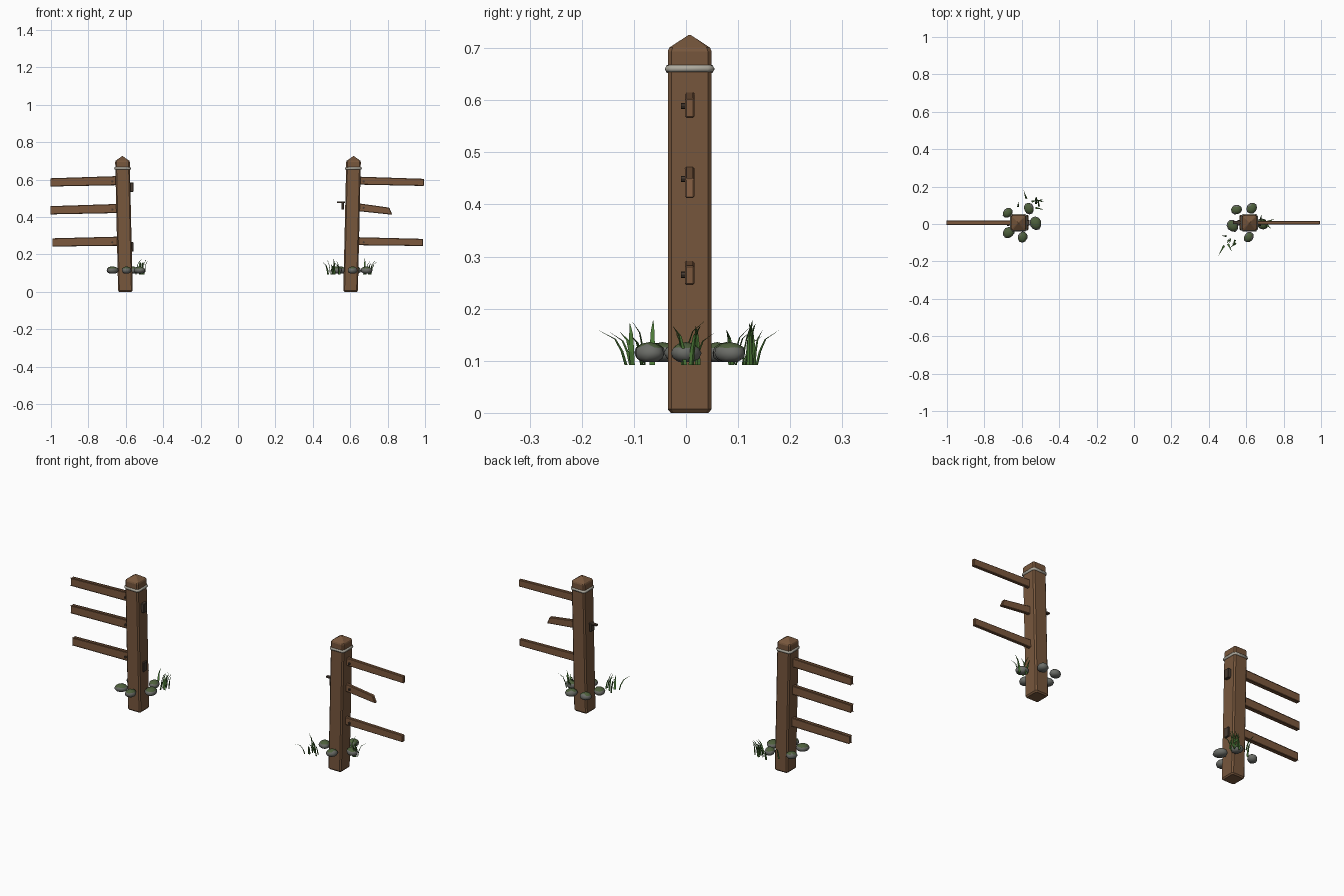
import bpy, bmesh, math, random
from mathutils import Vector, Matrix

if "Cube" in bpy.data.objects:
    bpy.data.objects.remove(bpy.data.objects["Cube"])

random.seed(4)


def mat(name, col):
    m = bpy.data.materials.new(name)
    m.diffuse_color = (*col, 1)
    m.use_nodes = True
    m.node_tree.nodes["Principled BSDF"].inputs["Base Color"].default_value = m.diffuse_color
    return m


WOOD = mat("post wood", (0.185, 0.095, 0.046))
RAIL = mat("rail wood", (0.20, 0.098, 0.047))
IRON = mat("dark iron", (0.065, 0.045, 0.032))
ROPE = mat("pale rope", (0.42, 0.40, 0.34))
STONE = mat("grey stone", (0.15, 0.155, 0.14))
MOSS = mat("moss", (0.075, 0.115, 0.045))
GRASS = mat("grass green", (0.075, 0.20, 0.04))
CY = 0.007  # common centre line in y


def finish(bm, name, *mats):
    me = bpy.data.meshes.new(name)
    bmesh.ops.recalc_face_normals(bm, faces=bm.faces)
    bm.to_mesh(me)
    bm.free()
    ob = bpy.data.objects.new(name, me)
    bpy.context.collection.objects.link(ob)
    for m in mats:
        me.materials.append(m)
    return ob


def box(name, loc, size, m, bevel=0.0):
    bm = bmesh.new()
    bmesh.ops.create_cube(bm, size=1)
    bmesh.ops.scale(bm, vec=size, verts=bm.verts)
    if bevel:
        bmesh.ops.bevel(bm, geom=bm.edges[:], offset=bevel, segments=1, affect='EDGES')
    bmesh.ops.translate(bm, vec=loc, verts=bm.verts)
    return finish(bm, name, m)


def centre(s, z):  # x of the leaning post axis
    return s * (0.602 + 0.0225 * z)


def post(s, side):
    # square post with chamfered edges and a pyramid top
    bm = bmesh.new()
    w, d = 0.039, 0.042
    c = 0.007
    rings = []
    for z, k in ((0, 0.86), (0.007, 1), (0.694, 1), (0.701, 0.93), (0.725, 0.06)):
        pts = [(w, d - c), (w - c, d), (c - w, d), (-w, d - c),
               (-w, c - d), (c - w, -d), (w - c, -d), (w, c - d)]
        rings.append([bm.verts.new((centre(s, z) + x * k, CY + y * k, z)) for x, y in pts])
    for a, b in zip(rings, rings[1:]):
        for i in range(8):
            bm.faces.new((a[i], a[(i + 1) % 8], b[(i + 1) % 8], b[i]))
    bm.faces.new(rings[0])
    bm.faces.new(rings[-1])
    finish(bm, side + "_post", WOOD)

    # rope band: square tube loop around the post
    cu = bpy.data.curves.new(side + "_rope_band", 'CURVE')
    cu.dimensions = '3D'
    cu.bevel_depth = 0.0075
    cu.bevel_resolution = 1
    sp = cu.splines.new('POLY')
    corners = [(0.039, 0.032), (0.032, 0.04), (-0.032, 0.04), (-0.039, 0.032),
               (-0.039, -0.032), (-0.032, -0.04), (0.032, -0.04), (0.039, -0.032)]
    sp.points.add(7)
    for p, (x, y) in zip(sp.points, corners):
        p.co = (centre(s, 0.66) + x, CY + y * 1.02, 0.66 + s * x * 0.02, 1)
    sp.use_cyclic_u = True
    cu.materials.append(ROPE)
    ob = bpy.data.objects.new(side + "_rope_band", cu)
    bpy.context.collection.objects.link(ob)


def rail(s, name, x1, z0, z1, broken=False):
    # rail from inside the post to its outer end, slightly tapered
    x0 = 0.62
    bm = bmesh.new()
    bmesh.ops.create_cube(bm, size=1)
    for v in bm.verts:
        t = v.co.x + 0.5
        h = 0.043 - 0.005 * t
        x = x0 + (x1 - x0) * t
        if broken and t > 0.5:
            x += 0.008 * (1 if v.co.z < 0 else -1)
        v.co = Vector((s * x, CY + v.co.y * 0.018, z0 + (z1 - z0) * t + v.co.z * h))
    bmesh.ops.bevel(bm, geom=bm.edges[:], offset=0.003, segments=1, affect='EDGES')
    finish(bm, name, RAIL)
    # nail head on the front face
    bm = bmesh.new()
    bmesh.ops.create_cone(bm, cap_ends=True, segments=8, radius1=0.006, radius2=0.006, depth=0.010,
                          matrix=Matrix.Translation((s * 0.672, CY - 0.012, z0 - 0.006))
                          @ Matrix.Rotation(math.pi / 2, 4, 'X'))
    finish(bm, name + "_nail", IRON)


for s, side in ((-1, "left"), (1, "right")):
    post(s, side)
    rail(s, side + "_top_rail", 1.0 if s < 0 else 0.995, 0.595, 0.585)
    if s < 0:
        rail(s, "left_middle_rail", 1.0, 0.446, 0.436)
    else:
        rail(s, "right_broken_rail", 0.817, 0.455, 0.431, True)
    rail(s, side + "_bottom_rail", 0.99, 0.271, 0.264)

# old gate hardware on the inner faces
for z, n in ((0.559, "upper"), (0.24, "lower")):
    box(n + "_hinge_plate", (-0.570, CY, z), (0.022, 0.03, 0.05), IRON, 0.002)
box("latch_plate", (0.560, CY, 0.46), (0.012, 0.03, 0.042), IRON, 0.002)
box("latch_bar", (0.550, CY, 0.478), (0.042, 0.016, 0.008), IRON)


def stone(name, x, y, r):
    # low-poly pebble, mossy on faces that point up
    bm = bmesh.new()
    bmesh.ops.create_icosphere(bm, subdivisions=2, radius=1)
    rot = Matrix.Rotation(random.uniform(0, 3), 3, 'Z')
    for v in bm.verts:
        k = random.uniform(0.95, 1.05)
        p = rot @ Vector((v.co.x * r * 1.1 * k, v.co.y * r * 0.92 * k, v.co.z * 0.021))
        p.z = max(p.z, -0.017)
        v.co = p + Vector((x, y, 0.115))
    bm.normal_update()
    for f in bm.faces:
        f.material_index = 1 if f.normal.z > 0.72 else 0
        f.smooth = True
    finish(bm, name, STONE, MOSS)


STONES = [(-0.67, -0.045, .031), (-0.596, -0.07, .028), (-0.526, 0.005, .034), (-0.676, 0.06, .026),
          (-0.562, 0.083, .029), (0.548, 0.077, .028), (0.63, 0.084, .029), (0.527, -0.01, .031),
          (0.613, -0.07, .027), (0.687, 0.0, .030)]
for i, (x, y, r) in enumerate(STONES):
    stone(f"stone_{i + 1}", x, y, r)


def tuft(name, blades):
    # bent, tapering blades: base point, lean direction, height
    bm = bmesh.new()
    for x, y, a, h, lean in blades:
        d = Vector((math.cos(a), math.sin(a), 0))
        n = Vector((-d.y, d.x, 0))
        base = Vector((x, y, 0.092))
        prev = None
        for t, out, w in ((0, 0, 0.0055), (0.4, 0.15, 0.005), (0.75, 0.4, 0.0035), (1, 1, 0.0004)):
            p = base + d * out * lean + Vector((0, 0, h * t))
            row = [bm.verts.new(p + n * w), bm.verts.new(p + d * w * 0.6), bm.verts.new(p - n * w)]
            if prev:
                for i in range(3):
                    j = (i + 1) % 3
                    bm.faces.new((prev[i], prev[j], row[j], row[i]))
            prev = row
    finish(bm, name, GRASS)


def cluster(cx, cy, spread, count, aim):
    out = []
    for i in range(count):
        a = aim + random.uniform(-1.3, 1.3)
        out.append((cx + random.uniform(-spread, spread), cy + random.uniform(-spread, spread), a,
                    random.uniform(0.055, 0.088), random.uniform(0.015, 0.045)))
    return out


tuft("left_grass", cluster(-0.525, 0.105, 0.026, 9, 1.0) + [(-0.575, 0.135, 1.9, 0.066, 0.045),
                                                         (-0.62, 0.09, 1.5, 0.07, 0.03)])
tuft("right_inner_grass", cluster(0.52, -0.085, 0.026, 7, 3.9) + [(0.482, -0.115, 4.2, 0.066, 0.06)])
tuft("right_outer_grass", cluster(0.69, 0.005, 0.018, 5, 0.3) + [(0.71, 0.01, 0.4, 0.075, 0.045)])
